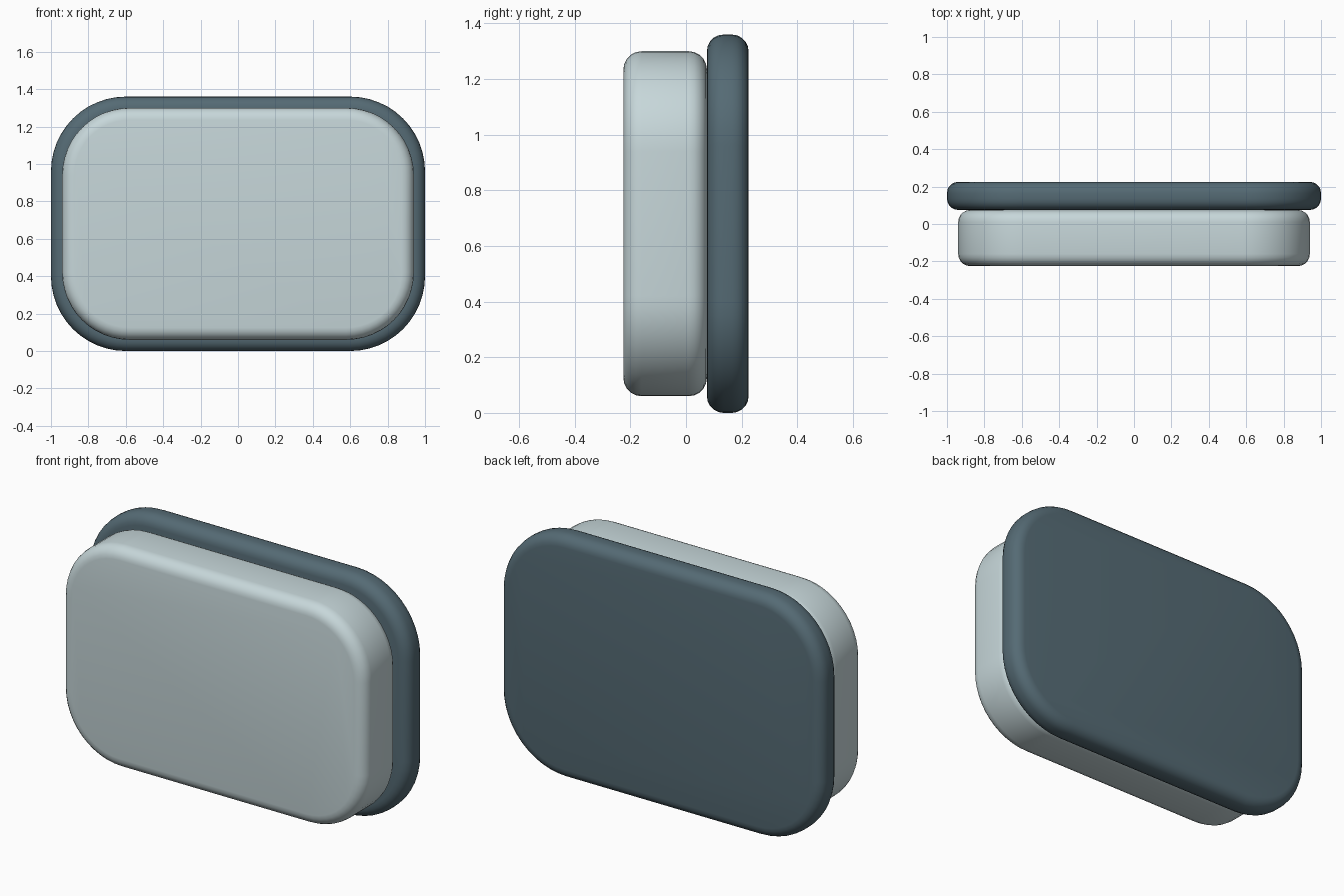
import bpy, bmesh, math

if "Cube" in bpy.data.objects:
    bpy.data.objects.remove(bpy.data.objects["Cube"])


def material(name, color):
    mat = bpy.data.materials.new(name)
    mat.diffuse_color = color
    mat.use_nodes = True
    mat.node_tree.nodes["Principled BSDF"].inputs["Base Color"].default_value = mat.diffuse_color
    return mat


def rounded_slab(name, half_x, z0, z1, y0, y1, corner, edge, mat, steps=12):
    """Rounded rectangle in the xz plane, extruded along y, with rolled rims."""
    bm = bmesh.new()
    verts = []
    centres = [(half_x - corner, z1 - corner), (corner - half_x, z1 - corner),
               (corner - half_x, z0 + corner), (half_x - corner, z0 + corner)]
    for quarter, (cx, cz) in enumerate(centres):
        for i in range(steps + 1):
            a = math.pi / 2 * (quarter + i / steps)
            verts.append(bm.verts.new((cx + corner * math.cos(a), y0,
                                       cz + corner * math.sin(a))))
    face = bm.faces.new(verts)
    ext = bmesh.ops.extrude_face_region(bm, geom=[face], use_keep_orig=True)
    moved = [g for g in ext["geom"] if isinstance(g, bmesh.types.BMVert)]
    bmesh.ops.translate(bm, verts=moved, vec=(0, y1 - y0, 0))
    bmesh.ops.recalc_face_normals(bm, faces=bm.faces)

    # Roll the rims of the front and back faces
    rims = [e for e in bm.edges
            if abs(e.verts[0].co.y - e.verts[1].co.y) < 1e-5]
    bmesh.ops.bevel(bm, geom=rims, offset=edge, offset_type='OFFSET',
                    segments=5, profile=0.5, affect='EDGES')
    bmesh.ops.recalc_face_normals(bm, faces=bm.faces)

    mesh = bpy.data.meshes.new(name)
    bm.to_mesh(mesh)
    bm.free()
    mesh.materials.append(mat)
    obj = bpy.data.objects.new(name, mesh)
    bpy.context.collection.objects.link(obj)
    bpy.ops.object.select_all(action='DESELECT')
    obj.select_set(True)
    bpy.context.view_layer.objects.active = obj
    bpy.ops.object.shade_smooth_by_angle(angle=math.radians(35))
    return obj


pale = material("pale_grey_blue", (0.57, 0.68, 0.70, 1))
dark = material("dark_slate", (0.09, 0.145, 0.175, 1))

# Thick pale body in front
rounded_slab("front_body", 0.94, 0.06, 1.30, -0.225, 0.075, 0.36, 0.065, pale)
# Larger, thinner dark plate behind
rounded_slab("back_plate", 1.0, 0.0, 1.36, 0.075, 0.225, 0.40, 0.06, dark)
